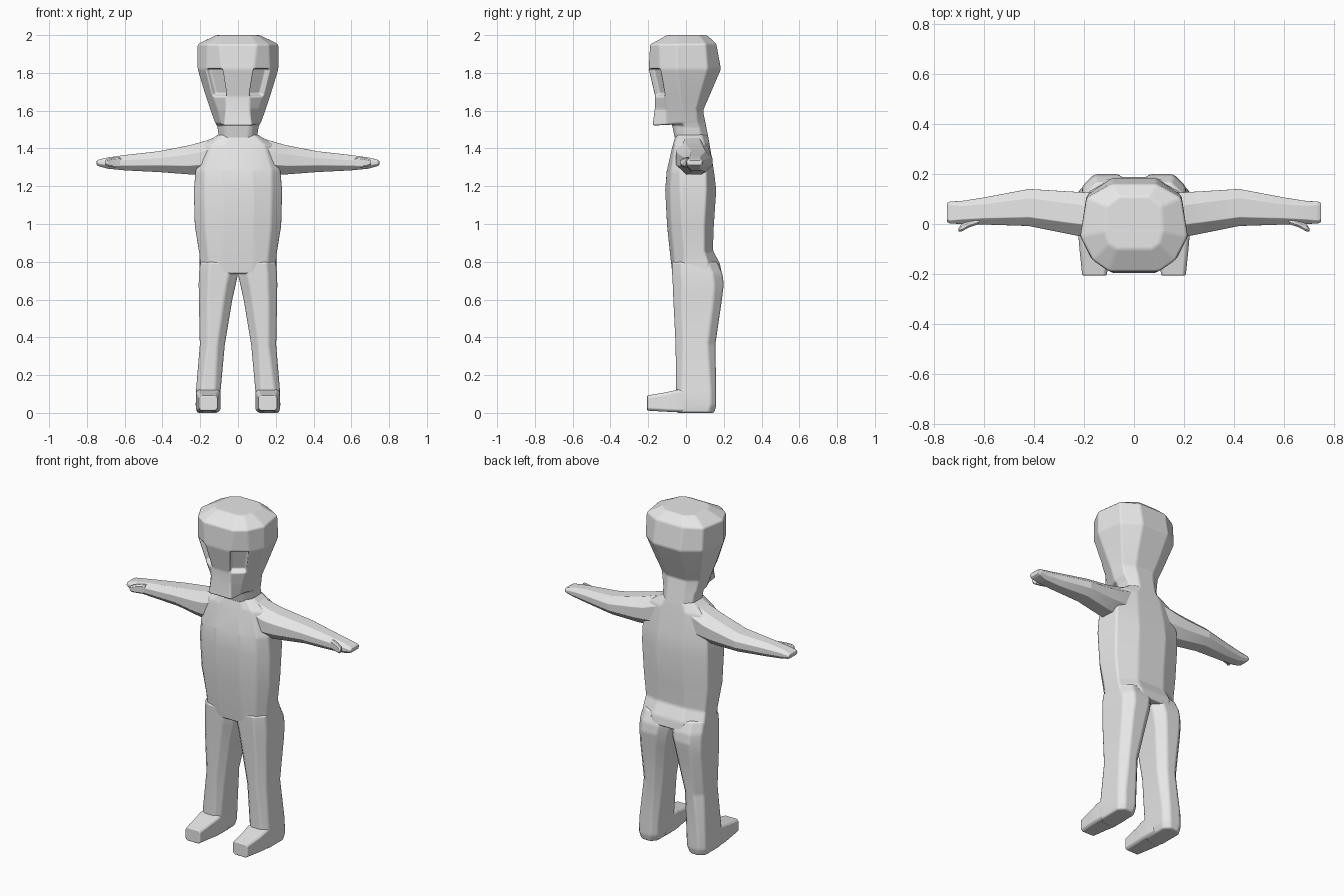
import bpy, bmesh

grey = bpy.data.materials.new("light_grey")
grey.diffuse_color = (0.8, 0.8, 0.8, 1)


def loft(name, rings, bevel=0.012, edit=None):
    """Skin a list of equal-length point rings and cap both ends."""
    bm = bmesh.new()
    vs = [[bm.verts.new(p) for p in r] for r in rings]
    n = len(rings[0])
    for a, b in zip(vs, vs[1:]):
        for i in range(n):
            j = (i + 1) % n
            bm.faces.new((a[i], a[j], b[j], b[i]))
    bm.faces.new(vs[0])
    bm.faces.new(vs[-1])
    bmesh.ops.recalc_face_normals(bm, faces=bm.faces)
    if edit:
        edit(bm)
    for f in bm.faces:
        f.smooth = True
    me = bpy.data.meshes.new(name)
    bm.to_mesh(me)
    bm.free()
    me.materials.append(grey)
    ob = bpy.data.objects.new(name, me)
    bpy.context.collection.objects.link(ob)
    m = ob.modifiers.new("soft_edges", 'BEVEL')
    m.width, m.segments, m.limit_method = bevel, 2, 'ANGLE'
    m.angle_limit = 0.2
    m.harden_normals = True
    return ob


def sym(zf, zb, half):
    """Left-right symmetric ring; z runs from zf at the front to zb at the back."""
    k = len(half) - 1
    right = [(x, y, zf + (zb - zf) * i / k) for i, (x, y) in enumerate(half)]
    return right + [(-x, y, z) for x, y, z in reversed(right)]


def octo(u0, u1, v0, v1, c):
    """Chamfered rectangle in two dimensions."""
    cu, cv = min(c, (u1 - u0) * 0.45), min(c, (v1 - v0) * 0.45)
    return [(u0 + cu, v0), (u1 - cu, v0), (u1, v0 + cv), (u1, v1 - cv),
            (u1 - cu, v1), (u0 + cu, v1), (u0, v1 - cv), (u0, v0 + cv)]


# Head and neck, with eye sockets sunk into the front corner faces
def eye_sockets(bm):
    eyes = []
    for f in bm.faces:
        c = f.calc_center_median()
        if 1.7 < c.z < 1.8 and c.y < -0.11 and 0.07 < abs(c.x) < 0.15:
            eyes.append(f)
    bmesh.ops.inset_individual(bm, faces=eyes, thickness=0.007, depth=-0.03)


loft("head", [
    sym(2.0, 2.0, [(0.07, -0.10), (0.10, -0.08), (0.115, -0.03), (0.11, 0.07), (0.06, 0.11)]),
    sym(1.95, 1.955, [(0.10, -0.19), (0.165, -0.145), (0.215, -0.05), (0.19, 0.105), (0.09, 0.16)]),
    sym(1.82, 1.82, [(0.085, -0.197), (0.17, -0.14), (0.215, -0.05), (0.19, 0.115), (0.09, 0.185)]),
    sym(1.675, 1.68, [(0.062, -0.163), (0.135, -0.115), (0.172, -0.03), (0.15, 0.075), (0.075, 0.125)]),
    sym(1.61, 1.60, [(0.062, -0.165), (0.11, -0.105), (0.148, -0.02), (0.125, 0.055), (0.06, 0.09)]),
    sym(1.52, 1.55, [(0.075, -0.177), (0.088, -0.10), (0.122, -0.02), (0.115, 0.06), (0.055, 0.10)]),
    sym(1.53, 1.51, [(0.06, -0.075), (0.08, -0.06), (0.11, -0.01), (0.105, 0.07), (0.055, 0.108)]),
    sym(1.45, 1.45, [(0.05, -0.058), (0.075, -0.045), (0.10, -0.005), (0.10, 0.08), (0.055, 0.12)]),
], 0.01, eye_sockets)

# Torso from the neck base to the hips
loft("torso", [
    sym(1.475, 1.475, [(0.05, -0.053), (0.085, -0.04), (0.10, 0.0), (0.10, 0.08), (0.055, 0.115)]),
    sym(1.42, 1.42, [(0.07, -0.07), (0.14, -0.06), (0.19, -0.02), (0.18, 0.10), (0.08, 0.125)]),
    sym(1.28, 1.28, [(0.08, -0.102), (0.18, -0.08), (0.225, -0.03), (0.215, 0.11), (0.09, 0.148)]),
    sym(1.18, 1.18, [(0.08, -0.11), (0.18, -0.085), (0.235, -0.03), (0.22, 0.11), (0.09, 0.16)]),
    sym(0.99, 0.99, [(0.08, -0.10), (0.175, -0.08), (0.23, -0.02), (0.215, 0.10), (0.09, 0.147)]),
    sym(0.82, 0.86, [(0.08, -0.082), (0.16, -0.065), (0.205, -0.01), (0.20, 0.10), (0.09, 0.142)]),
    sym(0.77, 0.79, [(0.08, -0.076), (0.155, -0.062), (0.20, -0.01), (0.205, 0.12), (0.10, 0.18)]),
    sym(0.735, 0.735, [(0.07, -0.072), (0.15, -0.06), (0.20, -0.01), (0.205, 0.12), (0.09, 0.19)]),
])

for side, s in (("right", 1), ("left", -1)):
    # Leg: z, inner x, outer x, front y, back y, chamfer
    legs = [(0.80, 0.0, 0.200, -0.075, 0.165, 0.05),
            (0.735, 0.0, 0.207, -0.073, 0.193, 0.05),
            (0.68, 0.012, 0.208, -0.07, 0.20, 0.05),
            (0.60, 0.03, 0.207, -0.067, 0.19, 0.045),
            (0.36, 0.07, 0.202, -0.055, 0.155, 0.04),
            (0.12, 0.092, 0.222, -0.052, 0.16, 0.03),
            (0.04, 0.095, 0.224, -0.052, 0.16, 0.03),
            (0.0, 0.105, 0.218, -0.05, 0.15, 0.03)]
    loft(side + "_leg", [[(s * x, y, z) for x, y in octo(x0, x1, y0, y1, c)]
                         for z, x0, x1, y0, y1, c in legs])

    # Foot: y, inner x, outer x, bottom z, top z
    feet = [(0.05, 0.095, 0.22, 0.002, 0.13), (-0.05, 0.093, 0.222, 0.004, 0.122),
            (-0.10, 0.10, 0.218, 0.006, 0.11), (-0.206, 0.108, 0.207, 0.012, 0.092)]
    loft(side + "_foot", [[(s * x, y, z) for x, z in octo(x0, x1, z0, z1, 0.012)]
                          for y, x0, x1, z0, z1 in feet], 0.006)

    # Arm and hand: x, front y, back y, bottom z, top z, chamfer
    arms = [(0.09, -0.055, 0.115, 1.27, 1.468, 0.05),
            (0.20, -0.052, 0.127, 1.262, 1.432, 0.05),
            (0.26, -0.04, 0.13, 1.263, 1.416, 0.045),
            (0.42, -0.008, 0.14, 1.275, 1.385, 0.035),
            (0.60, -0.002, 0.106, 1.284, 1.365, 0.025),
            (0.69, 0.0, 0.092, 1.293, 1.352, 0.018),
            (0.735, 0.002, 0.09, 1.305, 1.342, 0.012),
            (0.748, 0.008, 0.085, 1.312, 1.336, 0.01)]
    loft(side + "_arm", [[(s * x, y, z) for y, z in octo(y0, y1, z0, z1, c)]
                         for x, y0, y1, z0, z1, c in arms])

    # Thumb
    thumb = [(0.62, 0.0, 0.03, 1.30, 1.355), (0.66, -0.014, 0.012, 1.30, 1.352),
             (0.69, -0.03, 0.0, 1.305, 1.345), (0.702, -0.03, -0.018, 1.315, 1.338)]
    loft(side + "_thumb", [[(s * x, y, z) for y, z in octo(y0, y1, z0, z1, 0.008)]
                           for x, y0, y1, z0, z1 in thumb], 0.003)
